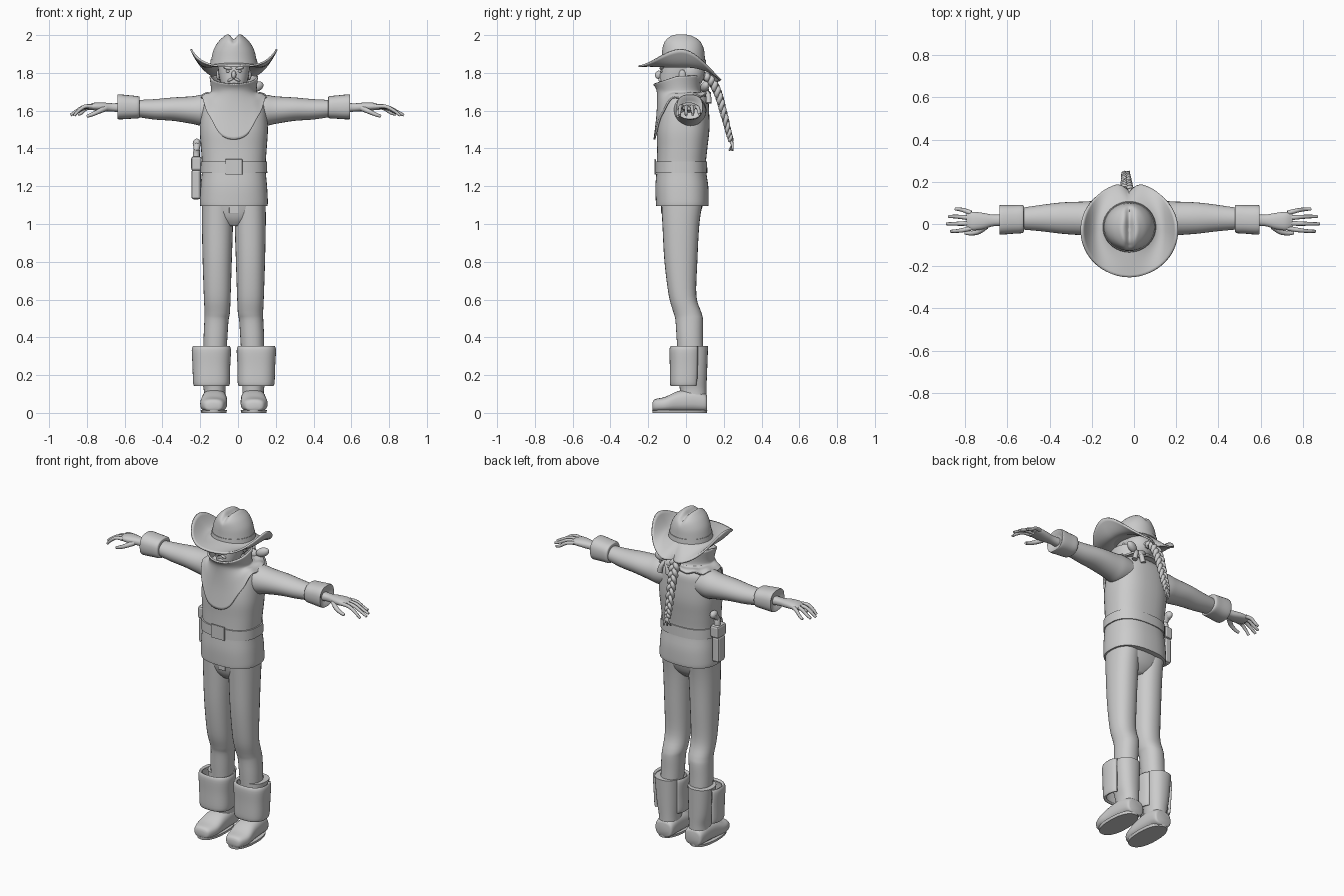
import bpy, bmesh, math
from mathutils import Vector

cube = bpy.data.objects.get("Cube")
if cube:
    bpy.data.objects.remove(cube)

MID = -0.022          # the body's own centre line
GREY = bpy.data.materials.new("plain grey")
GREY.use_nodes = True
GREY.diffuse_color = (0.6, 0.6, 0.6, 1)
GREY.node_tree.nodes["Principled BSDF"].inputs["Base Color"].default_value = (0.6, 0.6, 0.6, 1)


def smooth(rows, steps=4):
    """Catmull-Rom interpolation through rows of numbers."""
    rows = [Vector(r) for r in rows]
    out = []
    for i in range(len(rows) - 1):
        a, b, c, d = rows[max(i - 1, 0)], rows[i], rows[i + 1], rows[min(i + 2, len(rows) - 1)]
        for k in range(steps):
            t = k / steps
            out.append(b + (c - a) * (t / 2) + (a * 2 - b * 5 + c * 4 - d) * (t * t / 2)
                       + (b * 3 - a - c * 3 + d) * (t ** 3 / 2))
    return out + [rows[-1]]


def oval(angle, power=2):
    """Unit superellipse point; angle zero faces the front."""
    s, c = math.sin(angle), -math.cos(angle)
    return [math.copysign(abs(v) ** (2 / power), v) for v in (s, c)]


def finish(name, mesh):
    obj = bpy.data.objects.new(name, mesh)
    bpy.context.collection.objects.link(obj)
    mesh.materials.append(GREY)
    if isinstance(mesh, bpy.types.Mesh):
        bpy.ops.object.select_all(action="DESELECT")
        obj.select_set(True)
        bpy.context.view_layer.objects.active = obj
        bpy.ops.object.shade_smooth_by_angle(angle=math.radians(50))
    return obj


def surface(name, rows, closed=True, caps=True, thickness=0):
    """Skin a list of point rows; optionally cap the ends or thicken the sheet."""
    bm = bmesh.new()
    grid = [[bm.verts.new(p) for p in row] for row in rows]
    n = len(grid[0])
    for low, high in zip(grid, grid[1:]):
        for i in range(n if closed else n - 1):
            j = (i + 1) % n
            bm.faces.new((low[i], low[j], high[j], high[i]))
    if caps:
        bm.faces.new(grid[0])
        bm.faces.new(grid[-1])
    bmesh.ops.recalc_face_normals(bm, faces=bm.faces)
    mesh = bpy.data.meshes.new(name)
    bm.to_mesh(mesh)
    bm.free()
    obj = finish(name, mesh)
    if thickness:
        mod = obj.modifiers.new("thickness", "SOLIDIFY")
        mod.thickness = thickness
        mod.offset = 0
    return obj


def loft(name, rings, axis="z", power=2, sides=28, steps=4, shape=None, arc=None, **options):
    """Rings are (position along axis, centre, centre, radius, radius)."""
    order = {"z": (1, 2, 0), "x": (0, 1, 2), "y": (1, 0, 2)}[axis]
    start, end = arc or (0, math.tau)
    rows = []
    for along, c1, c2, r1, r2 in smooth(rings, steps):
        row = []
        for i in range(sides):
            u, v = oval(start + (end - start) * i / (sides - 1 if arc else sides), power)
            local = (along, c1 + r1 * u, c2 + r2 * v)
            p = Vector([local[k] for k in order])
            row.append(shape(p) if shape else p)
        rows.append(row)
    return surface(name, rows, **options)


def tube(name, points, radii):
    """Round cord through smoothed points, thick at start and end as given."""
    curve = bpy.data.curves.new(name, "CURVE")
    curve.dimensions, curve.bevel_depth, curve.bevel_resolution = "3D", 1, 2
    curve.use_fill_caps = True
    path = smooth(points)
    spline = curve.splines.new("POLY")
    spline.points.add(len(path) - 1)
    for i, p in enumerate(path):
        spline.points[i].co = (*p, 1)
        t = i / (len(path) - 1)
        spline.points[i].radius = radii[0] + (radii[1] - radii[0]) * t
    spline.use_smooth = True
    return finish(name, curve)


def ball(name, centre, size, tilt=(0, 0, 0)):
    bpy.ops.mesh.primitive_uv_sphere_add(segments=24, ring_count=14, location=centre, rotation=tilt)
    obj = bpy.context.object
    obj.name, obj.scale = name, size
    obj.data.materials.append(GREY)
    bpy.ops.object.shade_smooth()
    return obj


def block(name, centre, size, bevel=0.006):
    bpy.ops.mesh.primitive_cube_add(size=1, location=centre)
    obj = bpy.context.object
    obj.name, obj.scale = name, size
    bpy.ops.object.transform_apply(location=False, rotation=False)
    obj.data.materials.append(GREY)
    mod = obj.modifiers.new("soft edge", "BEVEL")
    mod.width, mod.segments = bevel, 2
    return obj


# Tunic, belt and buckle
loft("tunic", [(1.095, MID, -.02, .178, .138), (1.12, MID, -.02, .18, .14), (1.2, MID, -.022, .176, .14),
               (1.3, MID, -.025, .168, .13), (1.4, MID, -.02, .174, .133), (1.5, MID, -.015, .18, .139),
               (1.6, MID, -.008, .172, .13), (1.66, MID, 0, .155, .115), (1.7, MID, 0, .11, .08)], power=2.5, sides=40)
loft("belt", [(1.27, MID, -.025, .177, .138), (1.33, MID, -.025, .176, .137)], power=2.5, sides=40, steps=1)
block("buckle", (MID, -.164, 1.302), (.09, .008, .082), .002)

# Hips and fly flap
loft("hips", [(.99, MID, -.03, .05, .06), (1.04, MID, -.025, .13, .095), (1.14, MID, -.02, .165, .12)], power=2.5)
block("fly_flap", (MID, -.126, 1.08), (.05, .012, .05), .004)

for s, side in ((1, "left"), (-1, "right")):
    def at(offset):
        return MID + s * offset

    # Trouser leg
    loft(side + "_leg", [(1.14, at(.088), -.02, .08, .112), (1, at(.087), -.027, .082, .098),
                         (.8, at(.088), -.027, .077, .087), (.62, at(.088), -.018, .071, .073),
                         (.53, at(.088), .008, .067, .074), (.49, at(.092), .017, .064, .073),
                         (.4, at(.097), .02, .063, .07), (.3, at(.1), .025, .06, .068)], power=2.2)
    # Boot shaft, foot, sole and folded cuff
    loft(side + "_boot_shaft", [(.05, at(.102), .04, .06, .068), (.12, at(.102), .038, .057, .07),
                                (.2, at(.108), .035, .066, .076), (.355, at(.113), .037, .075, .08)], power=2.3)
    loft(side + "_boot_foot", [(-.178, at(.108), .035, .03, .018), (-.165, at(.108), .04, .052, .032),
                               (-.11, at(.108), .045, .07, .04), (-.04, at(.104), .06, .068, .056),
                               (.04, at(.102), .065, .064, .06), (.1, at(.1), .055, .058, .05),
                               (.112, at(.1), .05, .045, .038)], axis="y", power=2.6)
    loft(side + "_sole", [(0, at(.106), -.033, .066, .144), (.016, at(.106), -.033, .07, .146)], power=2.3, steps=1)
    loft(side + "_boot_cuff", [(.145, at(.118), -.002, .085, .072), (.165, at(.118), -.002, .09, .076),
                               (.25, at(.119), 0, .092, .078), (.33, at(.119), 0, .096, .08),
                               (.35, at(.119), .002, .09, .076)],
         power=2.6, arc=(-2.3, 2.3), closed=False, caps=False, thickness=.016)

    # Sleeve and turned-back cuff
    loft(side + "_sleeve", [(at(.08), .015, 1.605, .085, .07), (at(.16), .022, 1.602, .086, .083),
                            (at(.22), .026, 1.603, .08, .073), (at(.32), .028, 1.608, .074, .062),
                            (at(.42), .028, 1.607, .062, .054), (at(.52), .025, 1.612, .05, .044)], axis="x")
    loft(side + "_sleeve_cuff", [(at(.5), .024, 1.618, .05, .05), (at(.505), .024, 1.618, .066, .058),
                                 (at(.55), .022, 1.619, .068, .062), (at(.608), .02, 1.62, .07, .066),
                                 (at(.614), .02, 1.62, .062, .058), (at(.6), .02, 1.618, .035, .03)], axis="x", power=2.5)
    # Wrist, palm, fingers and thumb
    loft(side + "_hand", [(at(.57), .018, 1.615, .03, .027), (at(.64), .017, 1.617, .027, .022),
                          (at(.69), .014, 1.62, .038, .023), (at(.74), .014, 1.622, .044, .02),
                          (at(.772), .016, 1.617, .036, .013)], axis="x", power=2.3)
    reach = .9 if s > 0 else .865
    for k, name in enumerate(("index", "middle", "ring", "little")):
        y = -.02 + k * .024
        tip = reach - (.02, 0, .01, .04)[k]
        spread = (k - 1.3) * .007
        tube(f"{side}_{name}_finger", [(at(.75), y, 1.622), (at(.75 + (tip - .75) * .4), y + spread, 1.622 - k * .003),
                                       (at(.75 + (tip - .75) * .75), y + spread * 1.5, 1.6 - k * .004),
                                       (at(tip), y + spread * 1.6, 1.574 + k * .002)], (.012, .007))
    tube(side + "_thumb", [(at(.68), -.01, 1.612), (at(.715), -.036, 1.596), (at(.75), -.044, 1.58),
                           (at(.778), -.042, 1.57)], (.016, .008))
    # Face and neckcloth details that come in pairs
    ball(side + "_ear", (at(.083), -.02, 1.79), (.01, .018, .027))
    ball(side + "_moustache", (at(.016), -.137, 1.765), (.02, .01, .007), (0, s * .45, 0))
    ball(side + "_brow", (at(.03), -.128, 1.825), (.025, .012, .008), (0, s * -.15, 0))
    ball(side + "_eye", (at(.03), -.126, 1.808), (.012, .01, .007))
    ball(side + "_knot_loop", (.065 + s * .033, .1, 1.715 + s * .012), (.04, .022, .026), (0, s * -.4, .3))
    tube(side + "_knot_end", [(.065, .1, 1.71), (.065 + s * .02, .118, 1.68), (.065 + s * .03, .12, 1.64)], (.012, .016))

# Head, nose, chin and hair
loft("head", [(1.66, MID, -.03, .06, .06), (1.7, MID, -.055, .058, .068), (1.73, MID, -.06, .065, .078),
              (1.79, MID, -.04, .08, .098), (1.86, MID, -.03, .085, .098), (1.9, MID, -.025, .07, .08)], power=2.2)
ball("nose", (MID, -.144, 1.79), (.013, .02, .022), (-.3, 0, 0))
ball("beard", (MID, -.122, 1.733), (.024, .022, .022))
ball("hair", (MID, .015, 1.8), (.085, .085, .085))

# Neckcloth: a flared collar that falls to a point on the chest
cloth = []
for i in range(64):
    a = math.tau * i / 64
    front, back = max(0, math.cos(a)), max(0, -math.cos(a))
    u, v = oval(a)
    p, q = oval(a, 2.5)
    rim = 1.782 - .04 * front + .005 * back
    edge = 1.672 - .225 * front ** 2.4 + .015 * back + .007 * math.sin(a * 10 + math.pi / 2) * (1 - front ** 8)
    cloth.append(smooth([(MID + .124 * u, -.048 + .122 * v, rim),
                         (MID + .117 * u, -.038 + .112 * v, 1.7),
                         (MID + .15 * p, -.018 + .133 * q, 1.7 - (1.7 - edge) * .45),
                         (MID + .172 * p, -.018 + .149 * q, edge)], 6))
surface("neckcloth", list(zip(*cloth)), caps=False, thickness=.01)


# Hat crown with a lengthwise crease
def crease(p):
    if p.z > 1.93:
        p.z -= .026 * min(1, (p.z - 1.93) / .06) * math.exp(-((p.x - MID) / .017) ** 2)
    return p


loft("hat_crown", [(1.835, MID, -.014, .124, .118), (1.88, MID, -.014, .118, .114), (1.925, MID, -.015, .106, .11),
                   (1.965, MID, -.018, .082, .1), (1.992, MID, -.022, .054, .076), (2.004, MID, -.026, .034, .048),
                   (2.004, MID, -.028, .004, .01)], shape=crease, sides=48, steps=5)
loft("hat_band", [(1.845, MID, -.014, .126, .121), (1.872, MID, -.014, .122, .118)], sides=48, steps=1)

# Hat brim: sides rolled up, back dipped, notched for the braid
brim = []
for k in range(13):
    t = k / 12
    row = []
    for i in range(72):
        a = math.tau * i / 72
        u, v = oval(a)
        r = .46 + .54 * t
        notch = 1 - .2 * t * max(0, 1 - abs(a - math.pi) / .22)
        lift = .075 * u ** 4 * t ** 2 - .028 * u * u * math.sin(math.pi * t)
        dip = t * (.015 * max(0, -v) + .095 * max(0, v) ** 2)
        row.append((MID + .227 * u * r * notch, -.014 + (.222 * v - .016 * t) * r * notch, 1.85 + lift - dip))
    brim.append(row)
surface("hat_brim", brim, caps=False, thickness=.01)

# Three-strand braid and its loose tail
path = smooth([(-.03, .07, 1.79), (-.03, .13, 1.765), (-.034, .17, 1.69), (-.036, .196, 1.6),
               (-.038, .222, 1.5), (-.04, .238, 1.44)], 10)
for k in range(3):
    strand = []
    for i, p in enumerate(path):
        w = math.tau * (i / 12 + k / 3)
        size = 1 - .45 * i / len(path)
        strand.append(p + Vector((.021 * math.sin(w), .01 * math.sin(2 * w), .004 * math.sin(2 * w))) * size)
    tube(f"braid_strand_{k + 1}", strand, (.018, .009))
    tube(f"braid_tail_{k + 1}", [path[-1], (-.048 + k * .01, .245, 1.42), (-.056 + k * .017, .228 + k * .01, 1.388)], (.01, .004))

# Holster with pouch and sidearm
block("holster", (-.222, 0, 1.21), (.05, .07, .16), .014)
block("holster_band", (-.22, 0, 1.32), (.056, .086, .075), .012)
tube("sidearm_body", [(-.222, .01, 1.34), (-.22, .01, 1.375), (-.218, .005, 1.395)], (.02, .018))
tube("sidearm_grip", [(-.22, .005, 1.385), (-.218, .02, 1.41), (-.218, .045, 1.43)], (.015, .022))
ball("grip_end", (-.218, .04, 1.428), (.02, .028, .024))
